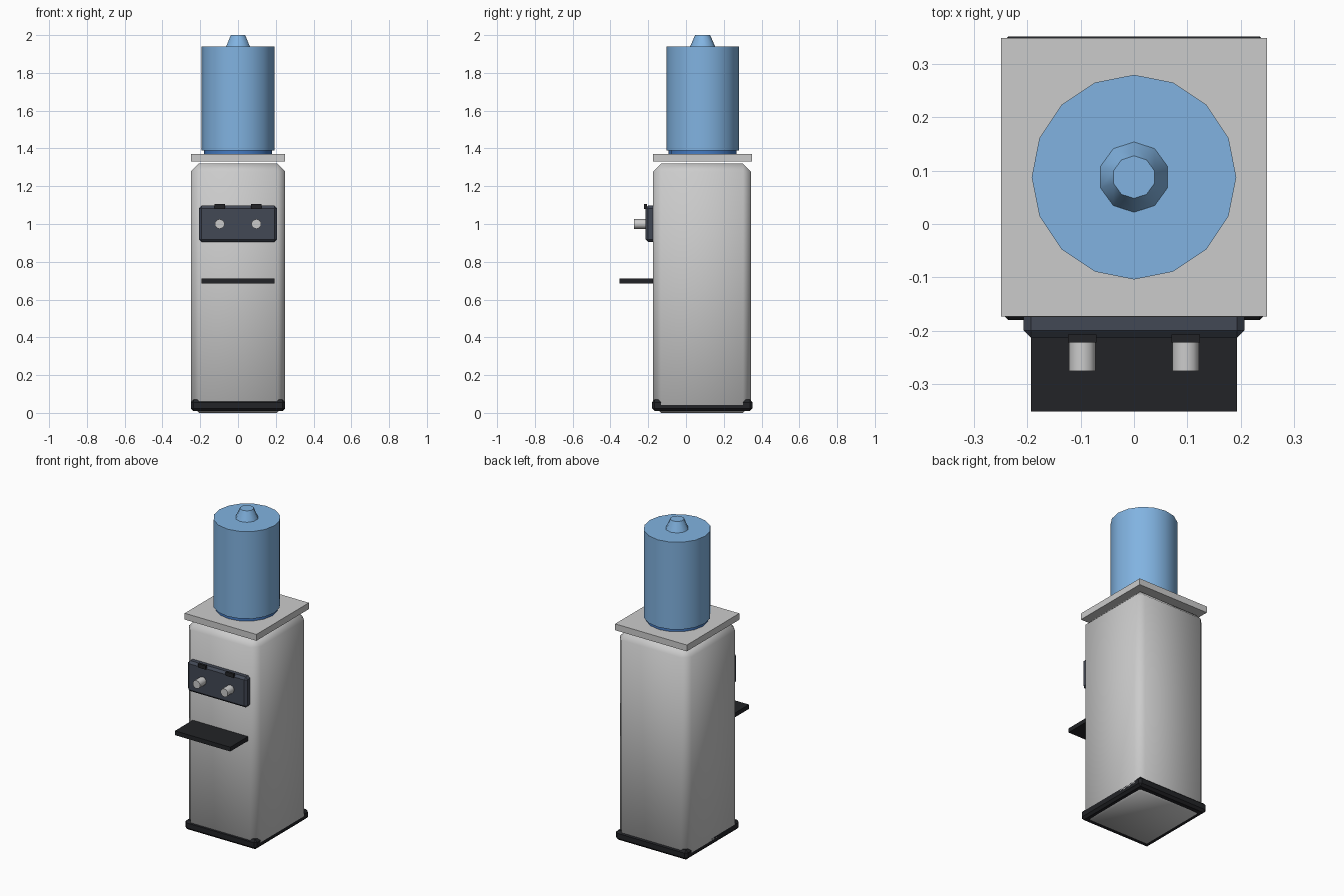
import bpy, math

if "Cube" in bpy.data.objects:
    bpy.data.objects.remove(bpy.data.objects["Cube"])


def material(name, rgb):
    m = bpy.data.materials.new(name)
    m.diffuse_color = (*rgb, 1)
    m.use_nodes = True
    m.node_tree.nodes["Principled BSDF"].inputs["Base Color"].default_value = m.diffuse_color
    return m


BLACK = material("black_plastic", (0.016, 0.017, 0.02))
SLATE = material("slate_plastic", (0.055, 0.065, 0.09))
BLUE = material("water_blue", (0.22, 0.45, 0.75))
DEEP = material("collar_blue", (0.06, 0.2, 0.55))


def finish(name, mat, smooth=None):
    ob = bpy.context.object
    ob.name = name
    if mat:
        ob.data.materials.append(mat)
    if smooth:
        bpy.ops.object.shade_smooth_by_angle(angle=math.radians(smooth))
    return ob


def box(name, x, y, z, mat=None, bevel=0, smooth=None):
    """Box from (min, max) ranges, with an optional single chamfer."""
    r = (x, y, z)
    bpy.ops.mesh.primitive_cube_add(size=1, location=[(a + b) / 2 for a, b in r])
    bpy.context.object.scale = [b - a for a, b in r]
    bpy.ops.object.transform_apply(location=False, rotation=False, scale=True)
    ob = finish(name, mat)
    if bevel:
        mod = ob.modifiers.new("chamfer", 'BEVEL')
        mod.width = bevel
        mod.segments = 1
        mod.limit_method = 'ANGLE'
        bpy.ops.object.modifier_apply(modifier=mod.name)
    if smooth:
        bpy.ops.object.shade_smooth_by_angle(angle=math.radians(smooth))
    return ob


def frustum(name, sides, r1, r2, z, y, mat, smooth=None):
    bpy.ops.mesh.primitive_cone_add(vertices=sides, radius1=r1, radius2=r2,
                                    depth=z[1] - z[0], location=(0, y, sum(z) / 2))
    return finish(name, mat, smooth)


# Cabinet, plinth and top plate
box("cabinet", (-0.25, 0.25), (-0.175, 0.345), (0, 1.32), bevel=0.043, smooth=50)
box("plinth", (-0.25, 0.25), (-0.18, 0.352), (0.01, 0.07), BLACK, bevel=0.014)
box("top_plate", (-0.25, 0.25), (-0.174, 0.349), (1.33, 1.37))

# Bottle: collar, body and tapered cap
frustum("bottle_collar", 16, 0.18, 0.18, (1.365, 1.39), 0.088, DEEP, 40)
frustum("bottle", 16, 0.192, 0.192, (1.39, 1.94), 0.088, BLUE, 40)
frustum("bottle_cap", 10, 0.066, 0.04, (1.94, 2.0), 0.088, BLUE, 40)

# Control panel and drip shelf
box("control_panel", (-0.207, 0.207), (-0.214, -0.16), (0.905, 1.097), SLATE, bevel=0.014)
box("drip_shelf", (-0.193, 0.193), (-0.352, -0.17), (0.685, 0.712), BLACK)

# Pair of taps with levers
for side, sx in (("left", -1), ("right", 1)):
    x = sx * 0.097
    bpy.ops.mesh.primitive_cylinder_add(vertices=10, radius=0.026, depth=0.076,
                                        location=(x, -0.238, 1.0),
                                        rotation=(math.pi / 2, 0, 0))
    finish(side + "_tap", None, 40)
    box(side + "_lever", (x - 0.027, x + 0.027), (-0.222, -0.207), (1.08, 1.105), BLACK)
